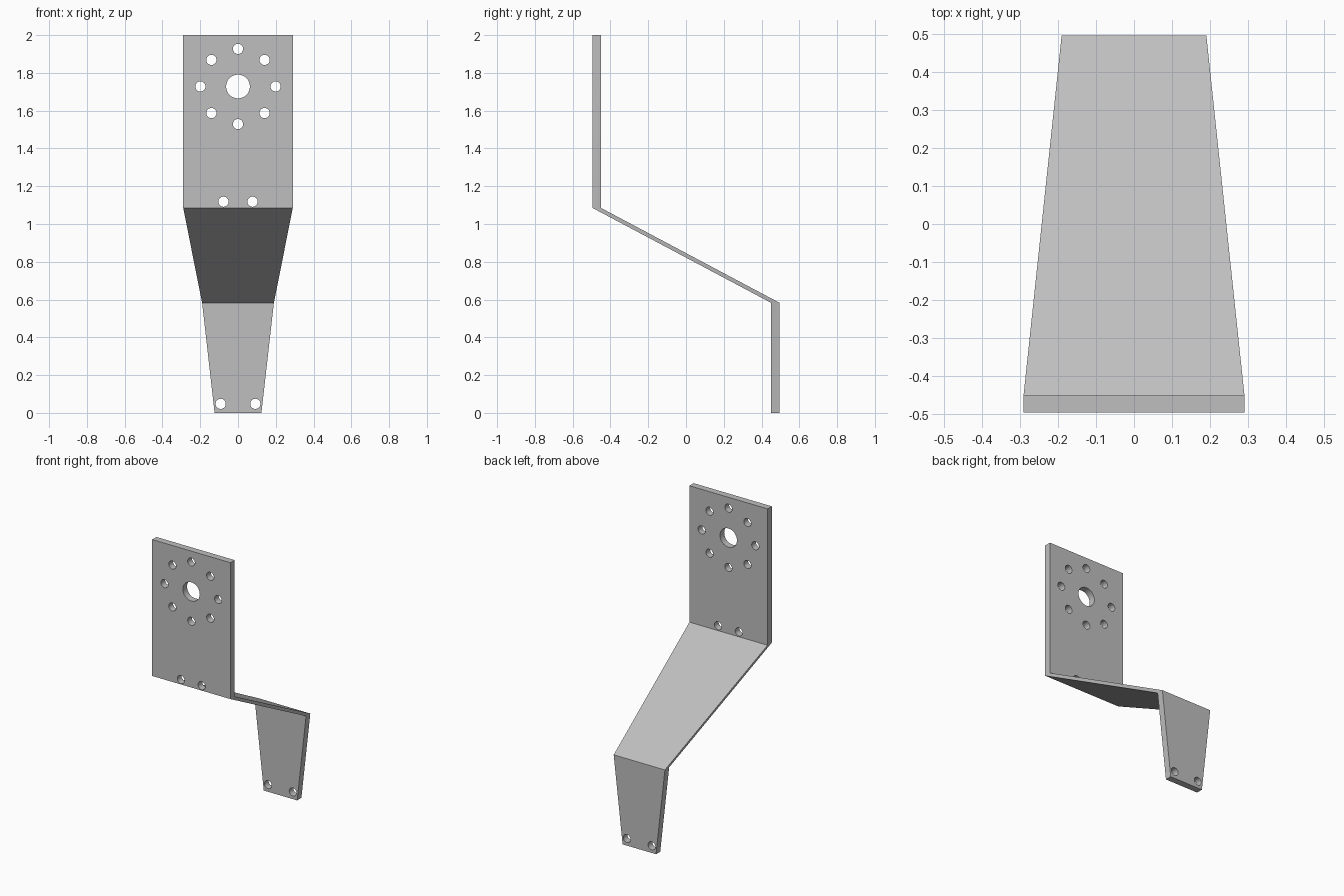
import bpy, bmesh
from math import sin, cos, pi
from mathutils import Matrix

cube = bpy.data.objects.get("Cube")
if cube:
    bpy.data.objects.remove(cube, do_unlink=True)

metal = bpy.data.materials.new("plain grey metal")
metal.use_nodes = True
grey = (0.52, 0.52, 0.52, 1)
metal.diffuse_color = grey
metal.node_tree.nodes["Principled BSDF"].inputs["Base Color"].default_value = grey

THICK = 0.045
FRONT, BACK = -0.495, 0.45      # front faces of the upper and lower plates


def add_object(name, bm):
    bmesh.ops.recalc_face_normals(bm, faces=bm.faces)
    mesh = bpy.data.meshes.new(name)
    bm.to_mesh(mesh)
    bm.free()
    obj = bpy.data.objects.new(name, mesh)
    bpy.context.collection.objects.link(obj)
    return obj


# Bent strip: rectangular sections (half width, front y, z) lofted bottom to top
sections = [(0.124, BACK, 0), (0.19, BACK, 0.583),
            (0.29, FRONT, 1.085), (0.29, FRONT, 2)]
bm = bmesh.new()
rings = [[bm.verts.new(p) for p in ((-w, y, z), (w, y, z), (w, y + THICK, z), (-w, y + THICK, z))]
         for w, y, z in sections]
for low, high in zip(rings, rings[1:]):
    for i in range(4):
        j = (i + 1) % 4
        bm.faces.new((low[i], low[j], high[j], high[i]))
bm.faces.new(rings[0])
bm.faces.new(rings[-1])
bracket = add_object("bent_bracket", bm)
bracket.data.materials.append(metal)

# Holes: (x, front y of plate, z, radius)
SMALL, HUB_Z, RING = 0.027, 1.728, 0.199
holes = [(0, FRONT, HUB_Z, 0.063)]
holes += [(RING * cos(k * pi / 4), FRONT, HUB_Z + RING * sin(k * pi / 4), SMALL) for k in range(8)]
for side in (-1, 1):
    holes += [(side * 0.077, FRONT, 1.118, SMALL), (side * 0.092, BACK, 0.048, SMALL)]

bm = bmesh.new()
for x, y, z, r in holes:
    place = Matrix.Translation((x, y + THICK / 2, z)) @ Matrix.Rotation(pi / 2, 4, "X")
    bmesh.ops.create_cone(bm, cap_ends=True, segments=32, radius1=r, radius2=r,
                          depth=THICK * 2, matrix=place)
cutter = add_object("hole_cutter", bm)
cutter.hide_render = True

# Cut the holes, then discard the cutter
cut = bracket.modifiers.new("holes", "BOOLEAN")
cut.operation = "DIFFERENCE"
cut.solver = "EXACT"
cut.object = cutter
bpy.ops.object.select_all(action="DESELECT")
bpy.context.view_layer.objects.active = bracket
bracket.select_set(True)
bpy.ops.object.modifier_apply(modifier=cut.name)
bpy.data.objects.remove(cutter, do_unlink=True)
bpy.ops.object.shade_smooth_by_angle(angle=pi / 9)
